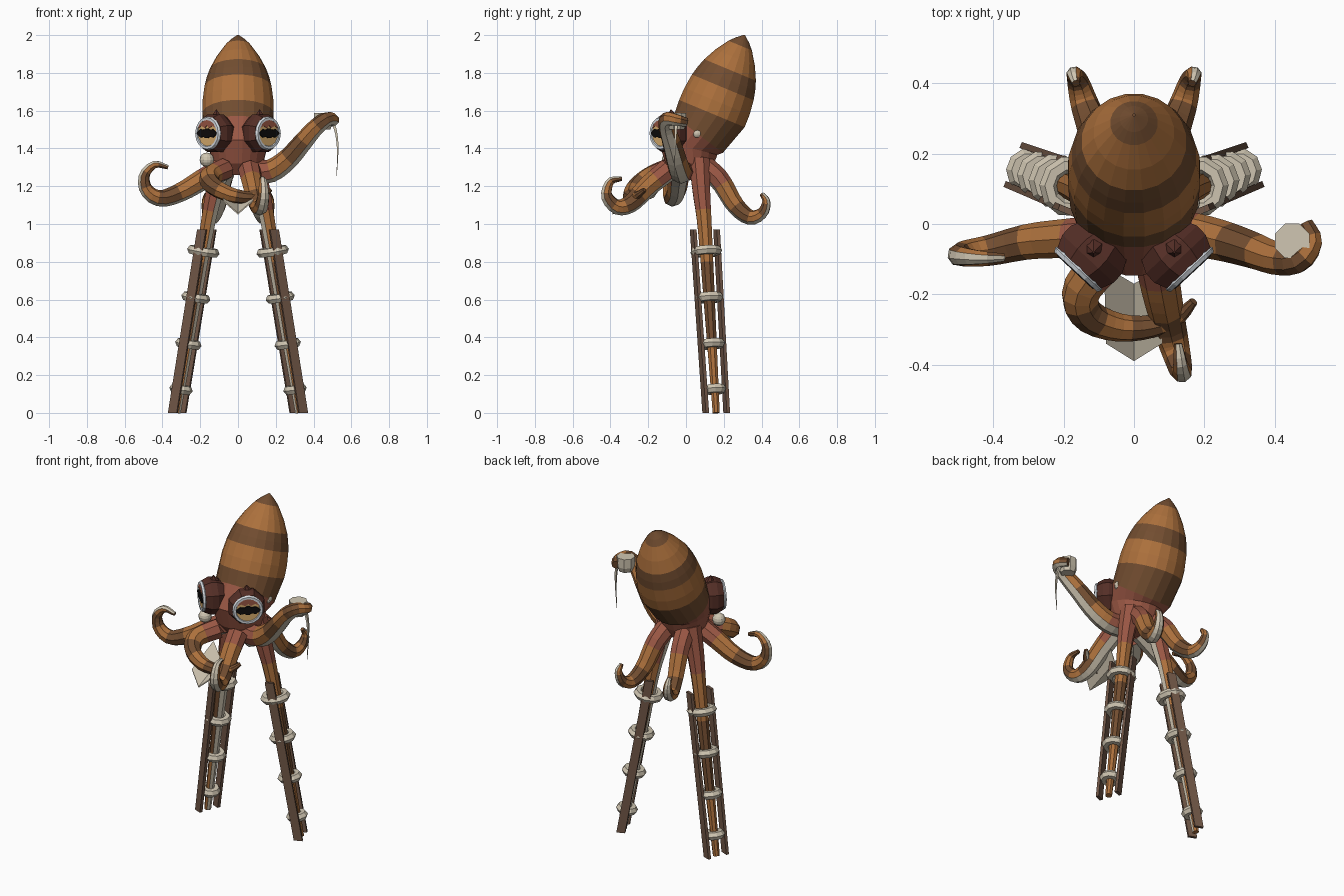
import bpy, bmesh, math
from mathutils import Vector as V, Matrix

if "Cube" in bpy.data.objects:
    bpy.data.objects.remove(bpy.data.objects["Cube"])


def mat(name, r, g, b):
    m = bpy.data.materials.new(name)
    m.diffuse_color = [((c / 255 + .055) / 1.055) ** 2.4 for c in (r, g, b)] + [1]
    m.use_nodes = True
    m.node_tree.nodes["Principled BSDF"].inputs["Base Color"].default_value = m.diffuse_color
    return m


LIGHT = mat("light_brown", 172, 112, 60)
DARK = mat("dark_brown", 114, 77, 48)
RED = mat("red_brown", 154, 87, 68)
CREAM = mat("cream", 208, 198, 178)
WOOD = mat("wood", 112, 86, 70)
MAROON = mat("maroon", 84, 46, 38)
TAN = mat("iris_tan", 218, 174, 110)
BLACK = mat("black", 14, 12, 12)
RIM = mat("eye_rim_white", 214, 220, 226)


def obj(name, verts, faces, mats, idx=None):
    me = bpy.data.meshes.new(name)
    me.from_pydata([tuple(v) for v in verts], [], faces)
    for m in mats:
        me.materials.append(m)
    if idx:
        me.polygons.foreach_set("material_index", idx)
    bm = bmesh.new()
    bm.from_mesh(me)
    bmesh.ops.recalc_face_normals(bm, faces=bm.faces)
    bm.to_mesh(me)
    bm.free()
    o = bpy.data.objects.new(name, me)
    bpy.context.collection.objects.link(o)
    return o


def loft(name, rings, mats, colour=lambda i, k: 0):
    """Skin a list of point rings and cap both ends."""
    n = len(rings[0])
    verts = [p for r in rings for p in r]
    faces, idx = [], []
    for i in range(len(rings) - 1):
        for k in range(n):
            a, b = i * n + k, i * n + (k + 1) % n
            faces.append((a, b, b + n, a + n))
            idx.append(colour(i, k))
    last = len(rings) - 1
    faces += [tuple(range(n)), tuple(range(last * n, last * n + n))]
    idx += [colour(0, n // 2), colour(last - 1, n // 2)]
    return obj(name, verts, faces, mats, idx)


def spline(pts, n):
    """Catmull-Rom samples through pts."""
    p = [V(q) for q in pts]
    p = [2 * p[0] - p[1]] + p + [2 * p[-1] - p[-2]]
    out = []
    for j in range(n + 1):
        u = j / n * (len(p) - 3)
        i = min(int(u), len(p) - 4)
        t = u - i
        a, b, c, d = p[i:i + 4]
        out.append(.5 * (2 * b + (c - a) * t + (2 * a - 5 * b + 4 * c - d) * t * t
                         + (3 * b - a - 3 * c + d) * t ** 3))
    return out


def tentacle(name, pts, r0, r1, under, red=3, n=20, band=3, power=1.3):
    """Banded tapering arm with a cream underside."""
    path = spline(pts, n)
    rings, u = [], V(under)
    for i, c in enumerate(path):
        t = (path[min(i + 1, n)] - path[max(i - 1, 0)]).normalized()
        u = (u - t * u.dot(t)).normalized()
        w = t.cross(u)
        r = r0 + (r1 - r0) * (i / n) ** power
        rings.append([c + r * (u * math.cos(k * math.pi / 4) + w * math.sin(k * math.pi / 4))
                      for k in range(8)])

    def colour(i, k):
        if k in (0, 7):
            return 3
        return 2 if i < red else ((i - red) // band) % 2
    return loft(name, rings, [LIGHT, DARK, RED, CREAM], colour)


def disc(r, z, n, squash=1):
    return [V((r * math.cos(2 * math.pi * (k + .5) / n), squash * r * math.sin(2 * math.pi * (k + .5) / n), z))
            for k in range(n)]


def plate(name, outline, z, depth, m, M):
    rings = [[M @ V((x, y, h)) for x, y in outline] for h in (z - depth, z)]
    return loft(name, rings, [m])


def torus(name, M, major, minor, m, a=12, b=6):
    bpy.ops.mesh.primitive_torus_add(major_segments=a, minor_segments=b,
                                     major_radius=major, minor_radius=minor)
    o = bpy.context.object
    o.name, o.matrix_world = name, M
    o.data.materials.append(m)


def ball(name, c, r):
    bpy.ops.mesh.primitive_uv_sphere_add(segments=12, ring_count=8, radius=r, location=c)
    bpy.context.object.name = name
    bpy.context.object.data.materials.append(CREAM)


# Tilted mantle and head: centre y, centre z, x radius, y radius, tilt
rows = []
for t, r in ((0, .004), (.03, .04), (.06, .068), (.13, .115), (.2, .15), (.25, .167),
             (.3, .179), (.38, .189), (.45, .19)):
    rows.append((.31 - .384 * t, 2 - .923 * t, r, r, 22.6))
rows += [(.065, 1.475, .183, .165, 37), (.01, 1.405, .155, .163, 14),
         (.02, 1.32, .135, .13, 0), (.03, 1.26, .09, .09, 0)]
rings = []
for y, z, rx, ry, a in rows:
    M = Matrix.Translation((0, y, z)) @ Matrix.Rotation(math.radians(-a), 4, 'X')
    rings.append([M @ V((p.x * rx, p.y * ry, 0)) for p in disc(1, 0, 20)])
bands = [1, 1, 0, 0, 1, 1, 0, 0, 1, 2, 2, 2]
loft("mantle_and_head", rings, [LIGHT, DARK, RED], lambda i, k: bands[i])

# Eyes
for s, side in ((-1, "left"), (1, "right")):
    n, up = V((s * .68, -.73, 0)).normalized(), V((0, 0, 1))
    x = up.cross(n)
    M = Matrix.Translation((s * .158, -.128, 1.48)) @ Matrix((x, up, n)).transposed().to_4x4()
    loft(side + "_eye_socket", [[M @ p for p in disc(r, z, 8)] for r, z in
                                ((.075, -.14), (.108, -.075), (.108, -.04), (.092, -.004))], [MAROON])
    torus(side + "_eye_rim", M, .077, .013, RIM, 16)
    plate(side + "_iris", [p.xy for p in disc(.074, 0, 16)], .006, .02, TAN, M)
    # eyelid: upper slice of the disc with a jagged lower edge
    arc = [(.073 * math.cos(math.radians(a)), .073 * math.sin(math.radians(a))) for a in range(20, 161, 14)]
    plate(side + "_eyelid", arc + [(-.04, .04), (-.015, .028), (0, .042), (.015, .028), (.04, .04)],
          .011, .008, RED, M)
    half = [(.07, .004), (.045, .022), (.02, .018), (.008, .026)]
    top = half + [(-a, b) for a, b in reversed(half)]
    plate(side + "_pupil", top + [(a, -b) for a, b in reversed(top)], .014, .009, BLACK, M)
    loft(side + "_brow_spike", [[V((s * .115, -.07 + dy, 1.56)) + p for p in disc(r, z, 6)]
                                for r, z, dy in ((.035, -.02, 0), (.026, .015, 0), (.003, .045, -.01))], [MAROON])

# Small round growths on the head
ball("siphon_ball", (-.165, -.09, 1.34), .038)
ball("side_ball", (.16, .06, 1.48), .028)

# Standing arms with strapped stilts
for s, side in ((-1, "left"), (1, "right")):
    rad, perp = V((s * .925, .38, 0)), V((-s * .38, .925, 0))
    low, high = V((s * .322, .16, 0)), V((s * .165, .1, .97))
    tentacle(side + "_standing_arm", [(s * .085, .07, 1.34), (s * .125, .082, 1.17), high,
                                      low.lerp(high, .5), low], .06, .02, -rad, 8, 20, 4, 1)
    for d, part in ((-1, "front"), (1, "back")):
        ends = []
        for c, off in ((low, .06), (high, .067)):
            c = c + perp * d * off
            ends.append([c + rad * a * .025 + perp * b * .009
                         for a, b in ((-1, -1), (1, -1), (1, 1), (-1, 1))])
        loft(f"{side}_{part}_stilt", ends, [WOOD])
    for z, r in ((.855, .062), (.61, .053), (.365, .046), (.125, .038)):
        c = low.lerp(high, z / .97)
        M = Matrix.Translation(c) @ (high - low).to_track_quat('Z', 'Y').to_matrix().to_4x4()
        torus(side + "_strap", M, r, .025, CREAM, 10)

    # Rear curling arms
    tentacle(side + "_rear_arm", [(s * .06, .09, 1.31), (s * .085, .18, 1.23), (s * .11, .26, 1.1),
                                  (s * .14, .34, 1.035), (s * .16, .405, 1.06), (s * .17, .425, 1.12),
                                  (s * .165, .40, 1.16)], .06, .012, (0, -.3, -1), 4)

# Front and side arms
DOWN = (0, 0, -1)
tentacle("raised_arm", [(.07, -.02, 1.28), (.17, -.03, 1.28), (.26, -.05, 1.34), (.34, -.075, 1.43),
                        (.41, -.1, 1.51), (.47, -.1, 1.555), (.505, -.05, 1.55), (.485, -.0, 1.54)],
         .065, .025, DOWN)
tentacle("left_curled_arm", [(-.07, -.03, 1.30), (-.18, -.04, 1.24), (-.30, -.05, 1.17), (-.41, -.075, 1.135),
                             (-.485, -.085, 1.18), (-.495, -.09, 1.26), (-.44, -.095, 1.315),
                             (-.37, -.095, 1.30)], .06, .012, DOWN)
tentacle("sweeping_arm", [(-.07, -.09, 1.29), (-.15, -.19, 1.25), (-.13, -.26, 1.20), (-.04, -.295, 1.155),
                          (.06, -.29, 1.14), (.13, -.26, 1.15), (.17, -.22, 1.18)], .06, .012, DOWN, 2)
tentacle("front_right_arm", [(.06, -.09, 1.29), (.08, -.2, 1.20), (.1, -.29, 1.11), (.12, -.365, 1.09),
                             (.135, -.42, 1.15), (.132, -.40, 1.225), (.125, -.34, 1.24)],
         .06, .012, DOWN, 2)

# Cup held by the raised arm, with a hanging strand
loft("cup", [[V((.45, -.048, 0)) + p for p in disc(r, z, 8)] for r, z in
             ((.042, 1.50), (.053, 1.53), (.053, 1.587))], [CREAM])
strand = spline([(.495, -.05, 1.56), (.52, -.055, 1.48), (.528, -.06, 1.38), (.521, -.06, 1.24)], 8)
loft("strand", [[c + p for p in disc(.012 * (1 - i / 8) + .001, 0, 4)] for i, c in enumerate(strand)], [CREAM])

# Folded sheet below the head, slightly V shaped
sheet = []
for cy, cz, w in ((-.17, 1.14, .085), (-.39, 1.05, .08)):
    sheet.append([V((x * w, cy + .05 * abs(x), cz + .07 * abs(x) + h)) for x, h in
                  ((-1, 0), (0, 0), (1, 0), (1, .008), (0, .008), (-1, .008))])
loft("folded_sheet", sheet, [CREAM])
